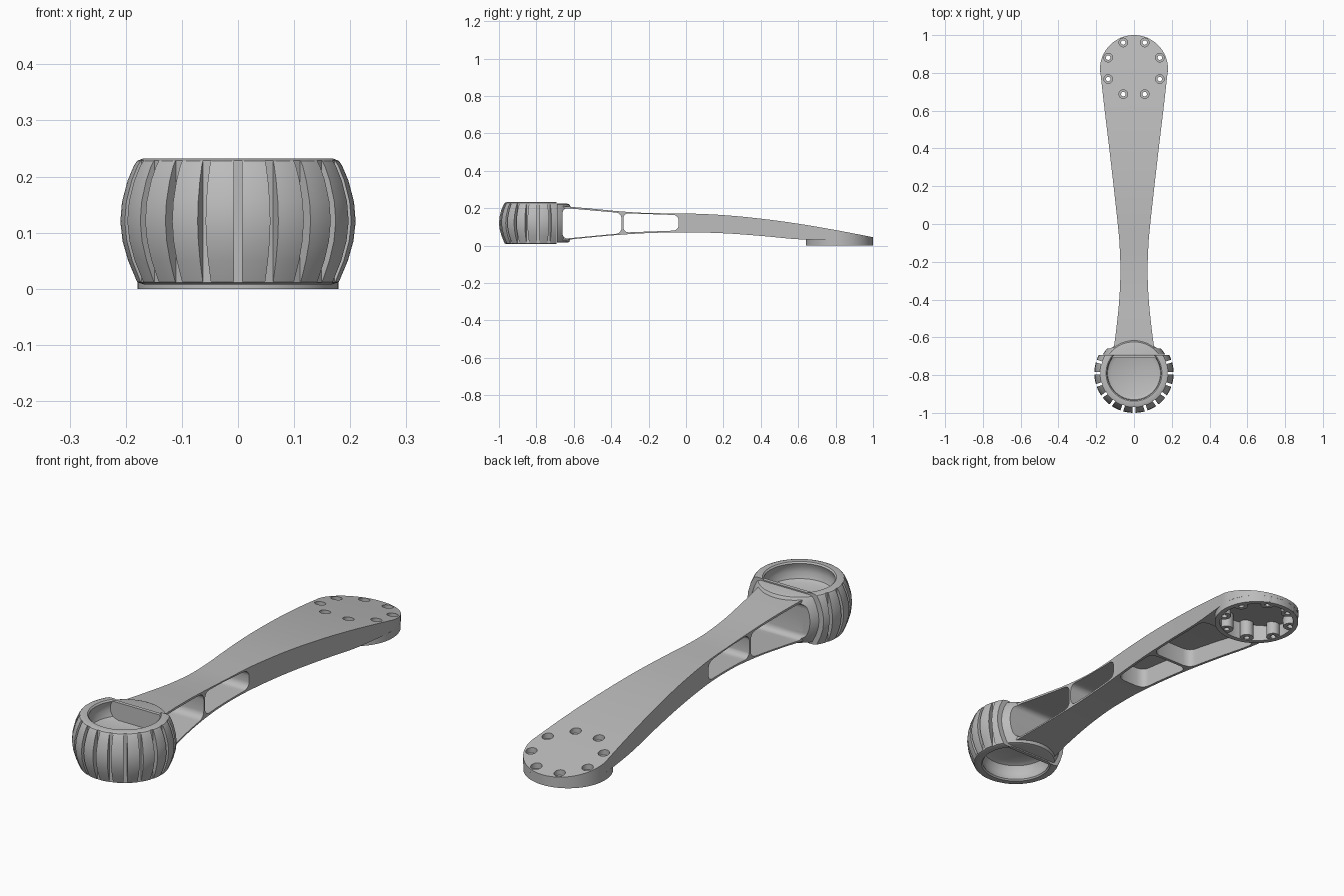
import bpy, bmesh, math
from mathutils import Matrix

if "Cube" in bpy.data.objects:
    bpy.data.objects.remove(bpy.data.objects["Cube"])

grey = bpy.data.materials.new("plain_grey")
grey.use_nodes = True
grey.diffuse_color = (0.5, 0.5, 0.5, 1)
grey.node_tree.nodes["Principled BSDF"].inputs["Base Color"].default_value = (0.5, 0.5, 0.5, 1)

HUB_Y, PAD_Y, PAD_R = -0.79, 0.82, 0.18


def finish(name, bm):
    bmesh.ops.recalc_face_normals(bm, faces=bm.faces)
    mesh = bpy.data.meshes.new(name)
    bm.to_mesh(mesh)
    bm.free()
    mesh.materials.append(grey)
    obj = bpy.data.objects.new(name, mesh)
    bpy.context.collection.objects.link(obj)
    return obj


def activate(obj):
    bpy.ops.object.select_all(action='DESELECT')
    obj.select_set(True)
    bpy.context.view_layer.objects.active = obj


def cut(obj, *cutters):
    activate(obj)
    for c in cutters:
        mod = obj.modifiers.new("cut", 'BOOLEAN')
        mod.operation, mod.solver, mod.object = 'DIFFERENCE', 'EXACT', c
        bpy.ops.object.modifier_apply(modifier=mod.name)


def curve(pts):
    """Smooth interpolation through (y, value) points."""
    n = len(pts)
    slope = []
    for i in range(n):
        a, b = pts[max(i - 1, 0)], pts[min(i + 1, n - 1)]
        slope.append((b[1] - a[1]) / (b[0] - a[0]))

    def f(y):
        i = 0
        while i < n - 2 and y > pts[i + 1][0]:
            i += 1
        (y0, v0), (y1, v1) = pts[i], pts[i + 1]
        h = y1 - y0
        t = min(max((y - y0) / h, 0), 1)
        return ((2*t**3 - 3*t*t + 1) * v0 + (t**3 - 2*t*t + t) * h * slope[i]
                + (3*t*t - 2*t**3) * v1 + (t**3 - t*t) * h * slope[i + 1])
    return f


def slab(name, ys, half, top, bottom):
    """Solid whose width, top and bottom vary along y."""
    bm = bmesh.new()
    rows = []
    for y in ys:
        w = max(half(y), 0.003)
        rows.append([bm.verts.new(p) for p in (
            (-w, y, bottom(y)), (w, y, bottom(y)), (w, y, top(y)), (-w, y, top(y)))])
    for a, b in zip(rows, rows[1:]):
        for k in range(4):
            j = (k + 1) % 4
            bm.faces.new((a[k], a[j], b[j], b[k]))
    bm.faces.new(rows[0])
    bm.faces.new(rows[-1])
    return finish(name, bm)


def lathe(name, profile, x, y, steps=96, closed=False):
    """Turned part; open profiles are capped, closed ones make a tube."""
    bm = bmesh.new()
    rings = []
    for r, z in profile:
        rings.append([bm.verts.new((x + r * math.cos(2 * math.pi * k / steps),
                                    y + r * math.sin(2 * math.pi * k / steps), z))
                      for k in range(steps)])
    pairs = list(zip(rings, rings[1:]))
    if closed:
        pairs.append((rings[-1], rings[0]))
    else:
        bm.faces.new(rings[0])
        bm.faces.new(rings[-1])
    for a, b in pairs:
        for k in range(steps):
            j = (k + 1) % steps
            bm.faces.new((a[k], a[j], b[j], b[k]))
    return finish(name, bm)


def boxes(name, items):
    """One mesh of boxes given as (matrix, size)."""
    bm = bmesh.new()
    for matrix, size in items:
        bmesh.ops.create_cube(bm, size=1, matrix=matrix @ Matrix.Diagonal((*size, 1)))
    return finish(name, bm)


def window(name, corners, radius):
    """Sideways cutter with rounded corners from (y, z) points."""
    bm = bmesh.new()
    a = [bm.verts.new((-0.3, y, z)) for y, z in corners]
    b = [bm.verts.new((0.3, y, z)) for y, z in corners]
    for k in range(4):
        j = (k + 1) % 4
        bm.faces.new((a[k], a[j], b[j], b[k]))
    bm.faces.new(a)
    bm.faces.new(b)
    edges = [e for e in bm.edges if abs(e.verts[0].co.x - e.verts[1].co.x) > 0.1]
    bmesh.ops.bevel(bm, geom=edges, offset=radius, segments=5, profile=0.5, affect='EDGES')
    return finish(name, bm)


# Arm curves
width = curve([(-0.69, 0.115), (-0.64, 0.105), (-0.55, 0.093), (-0.4, 0.078), (-0.25, 0.072),
               (-0.1, 0.077), (0, 0.086), (0.2, 0.108), (0.4, 0.131), (0.6, 0.155), (0.82, 0.18)])
top = curve([(-0.69, 0.214), (-0.5, 0.197), (-0.35, 0.183), (-0.2, 0.174), (0, 0.172),
             (0.2, 0.163), (0.4, 0.144), (0.6, 0.117), (0.8, 0.083), (1, 0.045)])
under = curve([(-0.69, 0.025), (-0.5, 0.045), (-0.35, 0.058), (-0.2, 0.067), (0, 0.071),
               (0.2, 0.066), (0.4, 0.052), (0.6, 0.034), (0.8, 0.03), (1, 0.03)])


def disc(r):
    return lambda y: math.sqrt(max(r * r - (y - PAD_Y) ** 2, 0))


def disc_rows(r, n=48):
    return [PAD_Y - r * math.cos(math.pi * i / n) for i in range(n + 1)]


def span(a, b, n):
    return [a + (b - a) * i / n for i in range(n + 1)]


arm_rows = span(-0.685, PAD_Y, 60) + disc_rows(PAD_R)[25:]
arm = slab("arm", arm_rows, lambda y: width(y) if y <= PAD_Y else disc(PAD_R)(y), top, under)
pad = slab("mounting_pad", disc_rows(0.1795), disc(0.1795), lambda y: 0.032, lambda y: 0.0)

# Side windows
win_big = window("window_big", [(-0.66, 0.036), (-0.345, 0.066), (-0.345, 0.174), (-0.66, 0.202)], 0.028)
win_small = window("window_small", [(-0.335, 0.07), (-0.04, 0.081), (-0.04, 0.163), (-0.335, 0.173)], 0.028)


# Pockets on the underside
def pocket(name, y0, y1, r=0.035):
    def half(y):
        d = max(r - min(y - y0, y1 - y), 0)
        return width(y) - 0.012 - (r - math.sqrt(max(r * r - d * d, 0)))
    ys = span(y0, y0 + r, 6) + span(y0 + r, y1 - r, 16)[1:] + span(y1 - r, y1, 6)[1:]
    return slab(name, ys, half, lambda y: top(y) - 0.013, lambda y: -0.02)


pockets = [pocket("pocket_front", -0.025, 0.235), pocket("pocket_rear", 0.25, 0.635)]
cavity = slab("pad_cavity", disc_rows(0.158), disc(0.158), lambda y: top(y) - 0.025, lambda y: -0.02)

# Screw bosses with through holes
bosses, holes = [], []
for k in range(8):
    ang = math.radians(22.5 + 45 * k)
    hx, hy = 0.148 * math.cos(ang), 0.824 + 0.148 * math.sin(ang)
    z = top(hy) - 0.02
    bosses.append(lathe(f"screw_boss_{k + 1}", [(0.012, 0.003), (0.029, 0.003), (0.029, z), (0.012, z)],
                        hx, hy, 24, True))
    holes.append(lathe(f"hole_{k + 1}", [(0.012, -0.03), (0.012, z - 0.001), (0.023, z - 0.001), (0.023, 0.3)],
                       hx, hy, 24))

cut(arm, win_big, win_small, *pockets, cavity, *holes)
cut(pad, cavity, *holes)

# Barrel hub with a recess above and below
outer = [(0.168, 0.008), (0.180, 0.012), (0.196, 0.05), (0.206, 0.085), (0.21, 0.12),
         (0.207, 0.155), (0.197, 0.193), (0.186, 0.219), (0.18, 0.228), (0.17, 0.232)]
lower = [(0.12, 0.09), (0.14, 0.08), (0.15, 0.055), (0.148, 0.03), (0.142, 0.014), (0.148, 0.008)]
upper = [(r, 0.24 - z) for r, z in reversed(lower)]
hub = lathe("barrel_hub", lower + outer + upper, 0, HUB_Y)
slots = []
for k in range(-6, 7):
    turn = Matrix.Translation((0, HUB_Y, 0.12)) @ Matrix.Rotation(math.radians(18 * k - 90), 4, 'Z')
    slots.append((turn @ Matrix.Translation((0.238, 0, 0)), (0.12, 0.015, 0.4)))
slot_cutter = boxes("slot_cutter", slots)
behind = boxes("behind_cutter", [(Matrix.Translation((0, -0.693 + 0.25, 0.1)), (1, 0.5, 1))])
ahead = boxes("ahead_cutter", [(Matrix.Translation((0, -0.69 - 0.25, 0.1)), (1, 0.5, 1))])
cut(hub, slot_cutter, behind)
boxes("hub_back_plate", [(Matrix.Translation((0, -0.701, 0.12)), (0.29, 0.016, 0.215))])

# Saddle joining hub and arm
saddle = lathe("saddle", [(r * 0.92, 0.12 + (z - 0.12) * 0.93) for r, z in outer], 0, HUB_Y)
cut(saddle, ahead, win_big)

# Drop the cutters, then smooth what remains
for c in [win_big, win_small, *pockets, cavity, *holes, slot_cutter, behind, ahead]:
    bpy.data.objects.remove(c)
for obj in [arm, pad, hub, saddle, *bosses]:
    activate(obj)
    bpy.ops.object.shade_smooth_by_angle(angle=math.radians(30))
